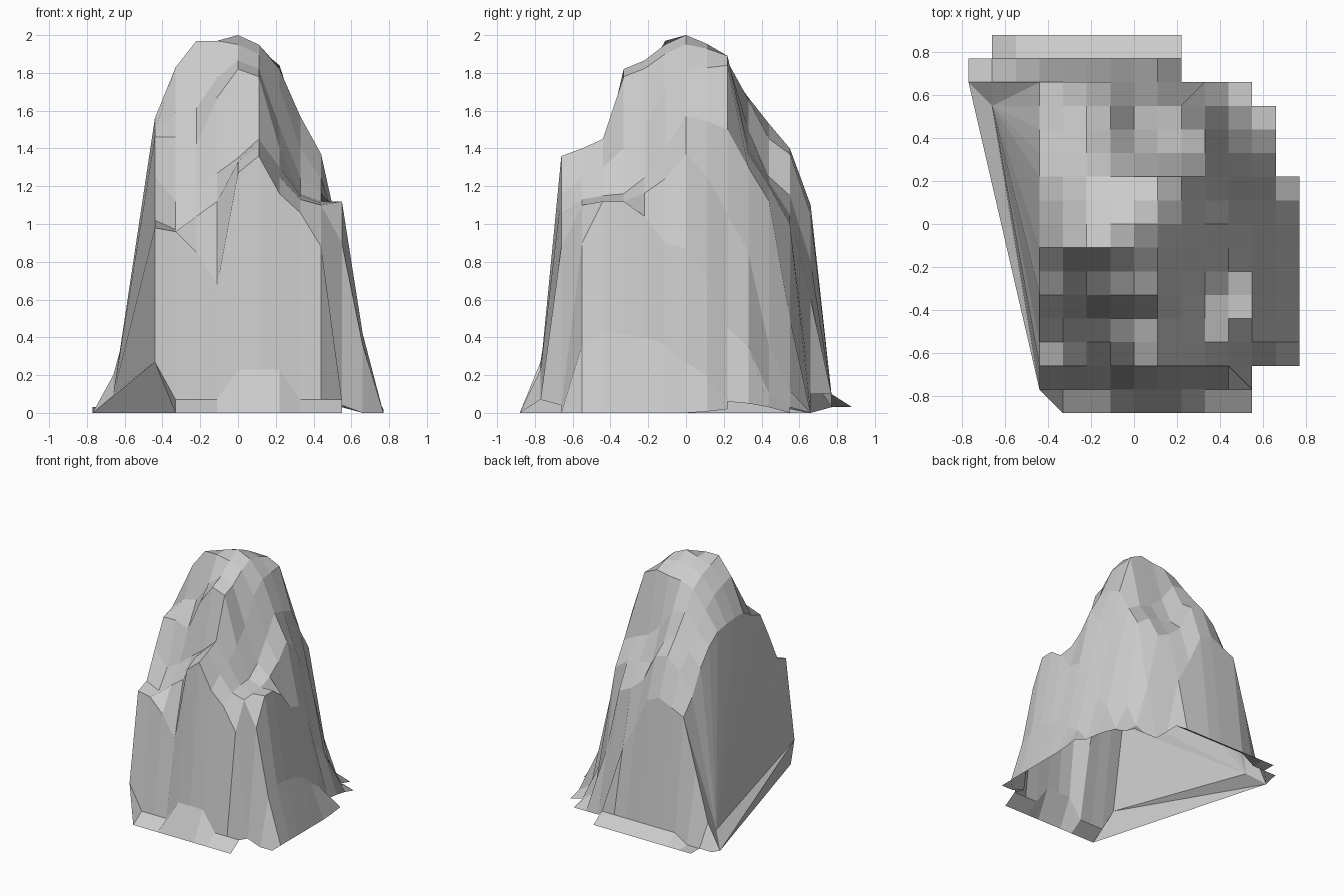
import bpy, bmesh

S = 0.11    # grid spacing

# Cross-sections of the rock: y index -> heights from x index -4 to 7
SECTIONS = {
    -6: [.98, .96, .85, .68, 1.27, 1.36, 1.16, 1.06, .88, .04, 0, 0],
    -5: [1.02, .97, 1.04, 1.12, 1.33, 1.40, 1.25, 1.13, 1.1, .9, .36, 0],
    -4: [1.25, 1.12, 1.18, 1.27, 1.35, 1.45, 1.3, 1.15, 1.11, 1.12, .42, 0],
    -3: [1.46, 1.46, 1.42, 1.67, 1.82, 1.78, 1.4, 1.16, 1.12, 1.12, .42, 0],
    -1: [1.56, 1.83, 1.97, 1.97, 1.95, 1.9, 1.72, 1.4, 1.24, .9, .36, 0],
    0: [1.56, 1.8, 1.93, 1.97, 2.0, 1.95, 1.82, 1.57, 1.37, .87, .27, 0],
    2: [1.53, 1.68, 1.82, 1.86, 1.87, 1.89, 1.84, 1.5, 1.05, .45, .06, .02],
    3: [1.45, 1.56, 1.67, 1.66, 1.5, 1.4, 1.36, 1.3, .85, .35, .05, 0],
    4: [1.32, 1.42, 1.53, 1.45, 1.25, 1.22, 1.2, 1.12, .35, .1, .03, 0],
    5: [1.12, 1.3, 1.4, 1.37, 1.15, 1.05, 1.0, .5, .12, .03, 0, 0],
    6: [1.0, 1.05, 1.1, 1.05, .8, .6, .1, 0, 0, 0, 0, 0],
}
KEYS = sorted(SECTIONS)


def height(i, j):
    if j == -8:
        return 0.0
    if j == -7:                      # base of the front face
        return .27 if i == -4 else .23 if 0 <= i <= 2 else .07
    if i < -4:                       # foot at the back left
        return {-5: .6, -6: .2, -7: 0}[i] if j == 6 else .1 if j == 5 else .03
    if j > 6:                        # fringe along the back
        return .1 if j == 7 else .03
    a = max(k for k in KEYS if k <= j)
    if a == j:
        return SECTIONS[j][i + 4]
    b = min(k for k in KEYS if k > j)
    t = ((j - a) / (b - a)) ** 1.5
    return SECTIONS[a][i + 4] * (1 - t) + SECTIONS[b][i + 4] * t


def span(j):
    # footprint: x index range of the row of cells starting at y index j
    if j == -8: return -3, 5
    if j == -7: return -4, 5
    if j < 2: return -4, 7
    if j < 5: return -4, 6
    if j == 5: return -4, 5
    if j == 6: return -7, 2
    return -6, 2


bm = bmesh.new()
verts = {}


def v(i, j):
    if (i, j) not in verts:
        verts[i, j] = bm.verts.new((i * S, j * S, height(i, j)))
    return verts[i, j]


# Rocky relief
for j in range(-8, 8):
    lo, hi = span(j)
    for i in range(lo, hi):
        bm.faces.new((v(i, j), v(i + 1, j), v(i + 1, j + 1), v(i, j + 1)))

# Sheer left wall, fanned from the back foot
foot = v(-6, 5)
rim = [v(-4, j) for j in range(-7, 7)] + [v(-5, 6), v(-6, 6), v(-7, 6)]
for p, q in zip(rim, rim[1:]):
    bm.faces.new((foot, p, q))
bm.faces.new((foot, v(-7, 6), v(-4, -7)))

# Underside slivers at the front left corner
bm.faces.new((v(-7, 6), v(-3, -8), v(-4, -7)))
bm.faces.new((v(-4, -7), v(-3, -8), v(-3, -7)))

bmesh.ops.recalc_face_normals(bm, faces=bm.faces)
mesh = bpy.data.meshes.new("rock")
bm.to_mesh(mesh)
bm.free()
bpy.context.collection.objects.link(bpy.data.objects.new("rock", mesh))
